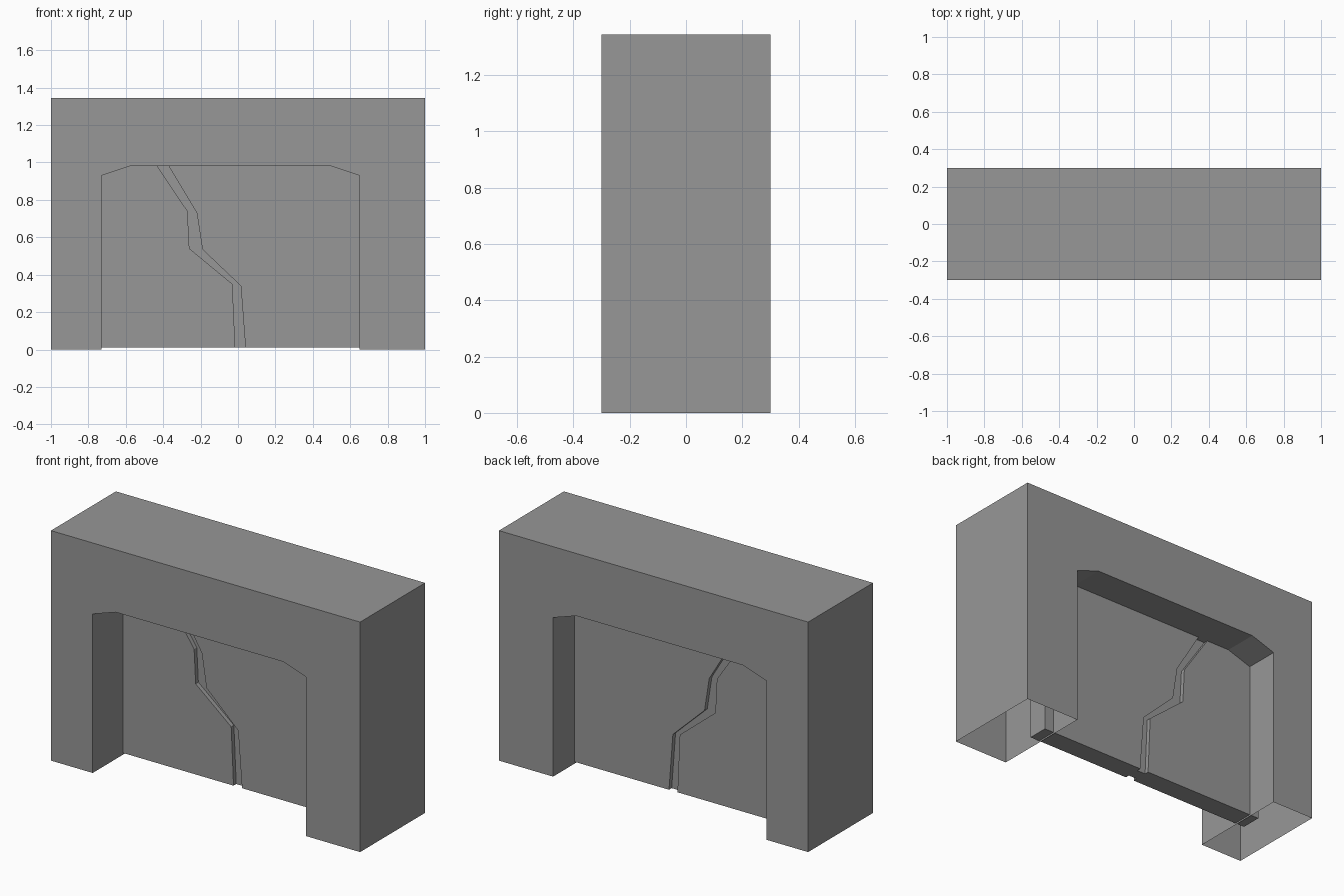
import bpy
import bmesh

cube = bpy.data.objects.get("Cube")
if cube:
    bpy.data.objects.remove(cube, do_unlink=True)

stone = bpy.data.materials.new("grey stone")
stone.use_nodes = True
grey = (0.31, 0.31, 0.31, 1)
stone.diffuse_color = grey
stone.node_tree.nodes["Principled BSDF"].inputs["Base Color"].default_value = grey


def finish(bm, name):
    bmesh.ops.recalc_face_normals(bm, faces=bm.faces)
    mesh = bpy.data.meshes.new(name)
    bm.to_mesh(mesh)
    bm.free()
    mesh.materials.append(stone)
    obj = bpy.data.objects.new(name, mesh)
    bpy.context.collection.objects.link(obj)
    return obj


def loft(bm, rings):
    """Skin matching closed rings of points and cap both ends."""
    loops = [[bm.verts.new(p) for p in ring] for ring in rings]
    for a, b in zip(loops, loops[1:]):
        for i in range(len(a)):
            j = (i + 1) % len(a)
            bm.faces.new((a[i], a[j], b[j], b[i]))
    bm.faces.new(loops[0])
    bm.faces.new(loops[-1])


# Thick surround with a chamfered opening, open underneath both legs
profile = [(-1, 0), (-1, 1.345), (1, 1.345), (1, 0), (0.65, 0), (0.65, 0.93),
           (0.5, 0.98), (-0.58, 0.98), (-0.73, 0.93), (-0.73, 0)]
bm = bmesh.new()
loft(bm, [[(x, y, z) for x, z in profile] for y in (-0.3, 0.3)])
bm.normal_update()
bmesh.ops.recalc_face_normals(bm, faces=bm.faces)
under = [f for f in bm.faces if all(v.co.z < 0.001 for v in f.verts)]
bmesh.ops.delete(bm, geom=under, context='FACES')
finish(bm, "wall_surround")

# Recessed slab set into the surround, with a jagged crack on both faces
FRONT, BACK, DEPTH = -0.02, 0.1, 0.025
LEFT, RIGHT = -0.79, 0.71
# crack edges at each level: x and z of one edge, then of the other
crack = [(-0.015, 0.01, 0.04, 0.01), (-0.03, 0.35, 0.015, 0.34),
         (-0.26, 0.54, -0.19, 0.535), (-0.27, 0.74, -0.22, 0.73),
         (-0.465, 1.03, -0.4, 1.03)]


def slab_ring(ax, az, bx, bz):
    half = [(LEFT, FRONT, az), (ax, FRONT, az), (ax, FRONT + DEPTH, az),
            (bx, FRONT + DEPTH, bz), (bx, FRONT, bz), (RIGHT, FRONT, bz)]
    return half + [(x, FRONT + BACK - y, z) for x, y, z in reversed(half)]


bm = bmesh.new()
loft(bm, [slab_ring(*level) for level in crack])
bmesh.ops.dissolve_limit(bm, angle_limit=0.01, verts=bm.verts, edges=bm.edges)
finish(bm, "cracked_slab")
